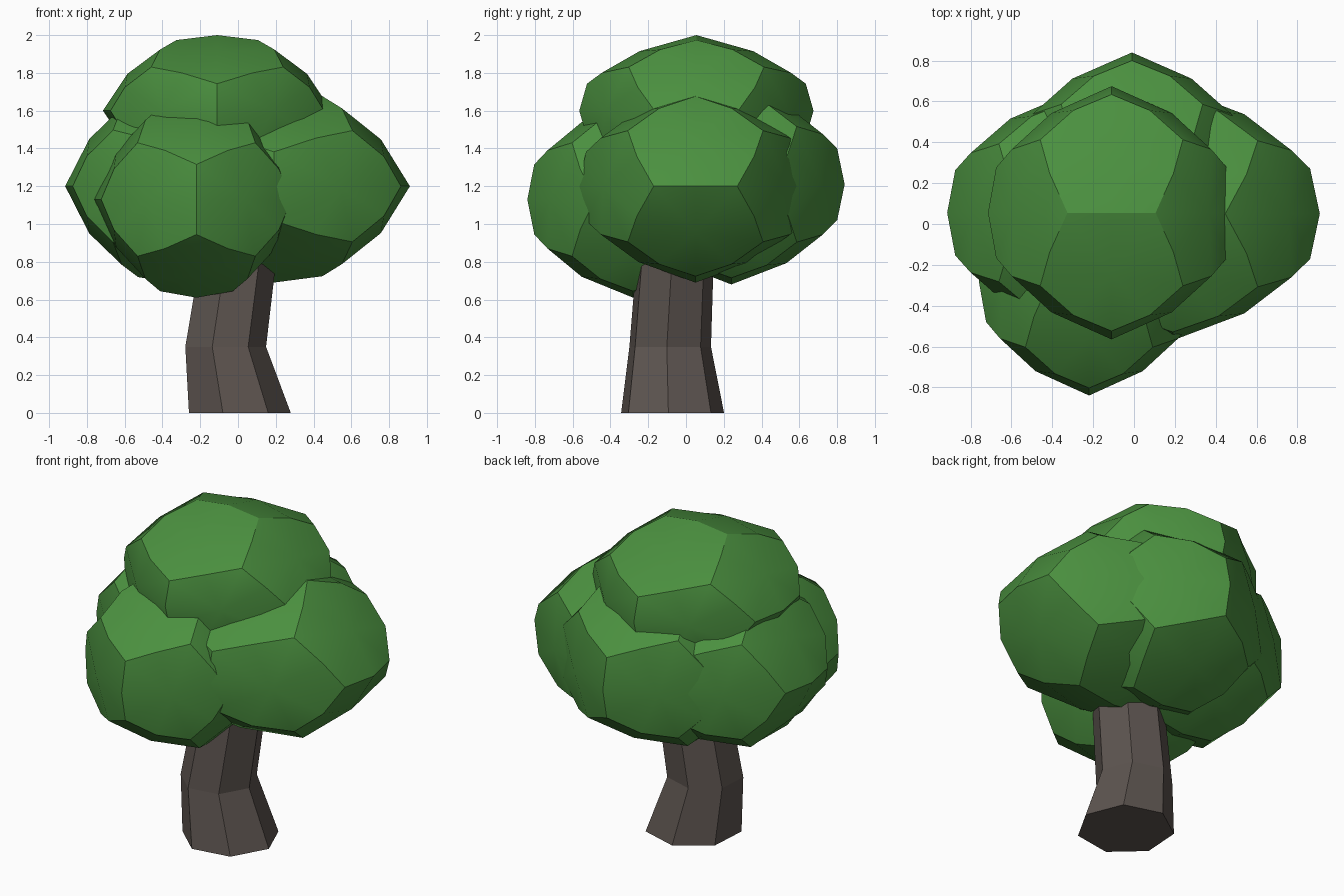
import bpy, bmesh
from math import sin, cos, radians, tau, sqrt
from mathutils import Vector

if "Cube" in bpy.data.objects:
    bpy.data.objects.remove(bpy.data.objects["Cube"])

PHI = (1 + sqrt(5)) / 2


def material(name, color):
    m = bpy.data.materials.new(name)
    m.diffuse_color = color
    m.use_nodes = True
    m.node_tree.nodes["Principled BSDF"].inputs["Base Color"].default_value = m.diffuse_color
    return m


def add_object(name, bm, mat):
    bmesh.ops.recalc_face_normals(bm, faces=bm.faces)
    me = bpy.data.meshes.new(name)
    bm.to_mesh(me)
    bm.free()
    me.materials.append(mat)
    ob = bpy.data.objects.new(name, me)
    bpy.context.collection.objects.link(ob)
    return ob


def cyclic(a, b):
    """Signed points (a,0,b), (b,a,0), (0,b,a)."""
    out = []
    for s in (-1, 1):
        for t in (-1, 1):
            out += [(s * a, 0, t * b), (t * b, s * a, 0), (0, t * b, s * a)]
    return [Vector(p) for p in out]


def leaf_clump(name, center, radii, mat):
    """Puffed dodecahedron: creased pentagons, each bulging smoothly."""
    bm = bmesh.new()
    pts = cyclic(1 / PHI, PHI)
    pts += [Vector((x, y, z)) for x in (-1, 1) for y in (-1, 1) for z in (-1, 1)]
    verts = [bm.verts.new(p.normalized()) for p in pts]
    for n in cyclic(PHI, 1):
        n.normalize()
        ring = sorted(verts, key=lambda v: -v.co.dot(n))[:5]
        u = n.orthogonal().normalized()
        w = n.cross(u)
        ring.sort(key=lambda v: Vector((v.co.dot(u), v.co.dot(w))).angle_signed(Vector((1, 0))))
        bm.faces.new(ring)
    # round the edges, then lift the face centres
    bmesh.ops.bisect_edges(bm, edges=bm.edges[:], cuts=1)
    for v in bm.verts:
        v.co.normalize()
    for e in bm.edges:
        e.smooth = False
    centers = bmesh.ops.poke(bm, faces=bm.faces[:])["verts"]
    for v in centers:
        v.co = v.co.normalized() * 0.925
    for f in bm.faces:
        f.smooth = True
    for v in bm.verts:
        v.co = Vector(c + r * k for c, r, k in zip(center, radii, v.co))
    return add_object(name, bm, mat)


def trunk(name, rings, sides, start, mat):
    """Bent seven-sided trunk lofted through rings of (x, y, z, radius)."""
    bm = bmesh.new()
    loops = []
    for x, y, z, r in rings:
        angles = [radians(start) + tau * i / sides for i in range(sides)]
        loops.append([bm.verts.new((x + r * cos(a), y + r * sin(a), z)) for a in angles])
    for lo, hi in zip(loops, loops[1:]):
        for i in range(sides):
            j = (i + 1) % sides
            bm.faces.new((lo[i], lo[j], hi[j], hi[i]))
    bm.faces.new(loops[0])
    bm.faces.new(loops[-1])
    return add_object(name, bm, mat)


leaf = material("leaf_green", (0.07, 0.28, 0.05, 1))
bark = material("bark_brown", (0.11, 0.09, 0.08, 1))

# trunk
trunk("trunk", [(0, -0.075, 0, 0.28),
                (-0.073, -0.087, 0.35, 0.222),
                (0.02, -0.05, 1.0, 0.205)], 7, -106.6, bark)

# canopy
leaf_clump("canopy_top", (-0.11, 0.055, 1.6), (0.605, 0.62, 0.40), leaf)
leaf_clump("canopy_front", (-0.22, -0.28, 1.13), (0.54, 0.56, 0.52), leaf)
leaf_clump("canopy_right", (0.19, 0.05, 1.2), (0.72, 0.62, 0.51), leaf)
leaf_clump("canopy_left", (-0.315, 0.055, 1.2), (0.60, 0.585, 0.515), leaf)
leaf_clump("canopy_back", (-0.01, 0.24, 1.21), (0.60, 0.60, 0.53), leaf)
